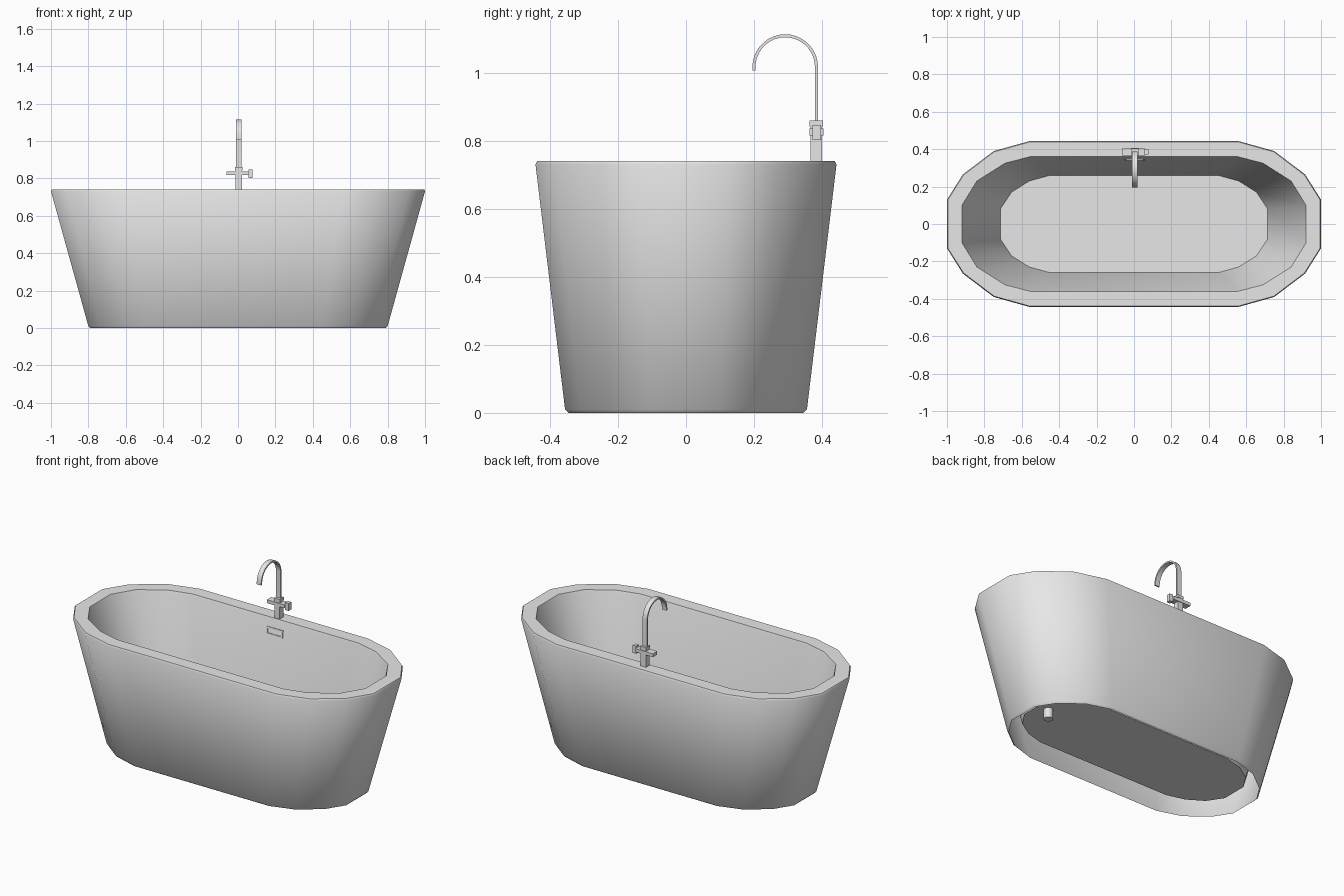
import bpy, bmesh, math
from mathutils import Vector

if "Cube" in bpy.data.objects:
    bpy.data.objects.remove(bpy.data.objects["Cube"])


def material(name, c):
    m = bpy.data.materials.new(name)
    m.diffuse_color = (*c, 1)
    m.use_nodes = True
    m.node_tree.nodes["Principled BSDF"].inputs["Base Color"].default_value = m.diffuse_color
    return m


WHITE = material("tub_enamel", (0.8, 0.8, 0.8))
METAL = material("tap_metal", (0.79, 0.79, 0.79))


def finish(name, bm, mat, smooth=None):
    me = bpy.data.meshes.new(name)
    bm.to_mesh(me)
    bm.free()
    ob = bpy.data.objects.new(name, me)
    bpy.context.collection.objects.link(ob)
    me.materials.append(mat)
    if smooth:
        bpy.context.view_layer.objects.active = ob
        ob.select_set(True)
        bpy.ops.object.shade_smooth_by_angle(angle=math.radians(smooth))
        ob.select_set(False)
    return ob


def box(name, x0, x1, y0, y1, z0, z1, mat=METAL):
    bm = bmesh.new()
    bmesh.ops.create_cube(bm, size=1)
    for v in bm.verts:
        v.co = Vector(((x0 + x1) / 2 + v.co.x * (x1 - x0),
                       (y0 + y1) / 2 + v.co.y * (y1 - y0),
                       (z0 + z1) / 2 + v.co.z * (z1 - z0)))
    return finish(name, bm, mat)


def ring(quarter, z, inset=0):
    """Mirror a quarter outline into a full anticlockwise loop."""
    q = []
    for i, (x, y) in enumerate(quarter):
        a = math.radians((13, 39, 64, 90)[i])
        q.append((x - inset * math.cos(a), y - inset * math.sin(a)))
    half = q + [(-x, y) for x, y in reversed(q)]
    return [(x, y, z) for x, y in half + [(-x, -y) for x, y in half]]


# Tub: outer wall, flat rim and basin in one open-bottomed shell
top = [(1.0, .13), (.915, .265), (.75, .39), (.56, .443)]
foot = [(.8, .10), (.73, .21), (.60, .31), (.45, .356)]
lip = [(.92, .10), (.84, .23), (.69, .325), (.555, .36)]
floor = [(.715, .08), (.655, .17), (.56, .23), (.45, .26)]
loops = [ring(foot, 0, .010), ring(foot, .010), ring(top, .731),
         ring(top, .741, .005), ring(lip, .741), ring(lip, .73, .004),
         ring(floor, .06)]
bm = bmesh.new()
rows = [[bm.verts.new(p) for p in l] for l in loops]
for a, b in zip(rows, rows[1:]):
    n = len(a)
    for i in range(n):
        j = (i + 1) % n
        bm.faces.new((a[i], a[j], b[j], b[i]))
bm.faces.new(rows[-1])
finish("tub", bm, WHITE, 52)

# Drain pipe under the floor
bm = bmesh.new()
bmesh.ops.create_cone(bm, cap_ends=True, segments=16, radius1=.026, radius2=.026, depth=.06)
bmesh.ops.translate(bm, verts=bm.verts, vec=(.645, .04, .031))
finish("drain_pipe", bm, METAL, 35)

# Overflow frame on the back inner wall
tilt = math.atan2(.1, .67)
for name, x, z, w, h in (("overflow_top", 0, .018, .11, .008),
                         ("overflow_bottom", 0, -.018, .11, .008),
                         ("overflow_left", -.05, 0, .01, .044),
                         ("overflow_right", .05, 0, .01, .044)):
    ob = box(name, x - w / 2, x + w / 2, -.006, .006, z - h / 2, z + h / 2)
    ob.location = (.003, .348, .665)
    ob.rotation_euler.x = -tilt

# Tap body, cross plate, lever and collar
box("tap_post", -.014, .022, .366, .401, .735, .86)
box("tap_plate", -.062, .055, .363, .405, .817, .837)
box("tap_lever", .055, .078, .372, .397, .803, .848)
box("tap_collar", -.016, .024, .364, .403, .843, .86)

# Spout: flat strip swept up and over
path = [(.384, .85, 0)]
N = 18
for i in range(N + 1):
    a = math.pi * i / N
    path.append((.292 + .092 * math.cos(a), 1.018 + .092 * math.sin(a), a))
path.append((.200, 1.008, math.pi))
bm = bmesh.new()
rows = []
for y, z, a in path:
    dy, dz = .0045 * math.cos(a), .0045 * math.sin(a)
    rows.append([bm.verts.new((sx * .015 + .003, y + s * dy, z + s * dz))
                 for sx, s in ((-1, -1), (1, -1), (1, 1), (-1, 1))])
for a, b in zip(rows, rows[1:]):
    for i in range(4):
        j = (i + 1) % 4
        bm.faces.new((a[i], a[j], b[j], b[i]))
bm.faces.new(rows[0][::-1])
bm.faces.new(rows[-1])
finish("tap_spout", bm, METAL, 35)
